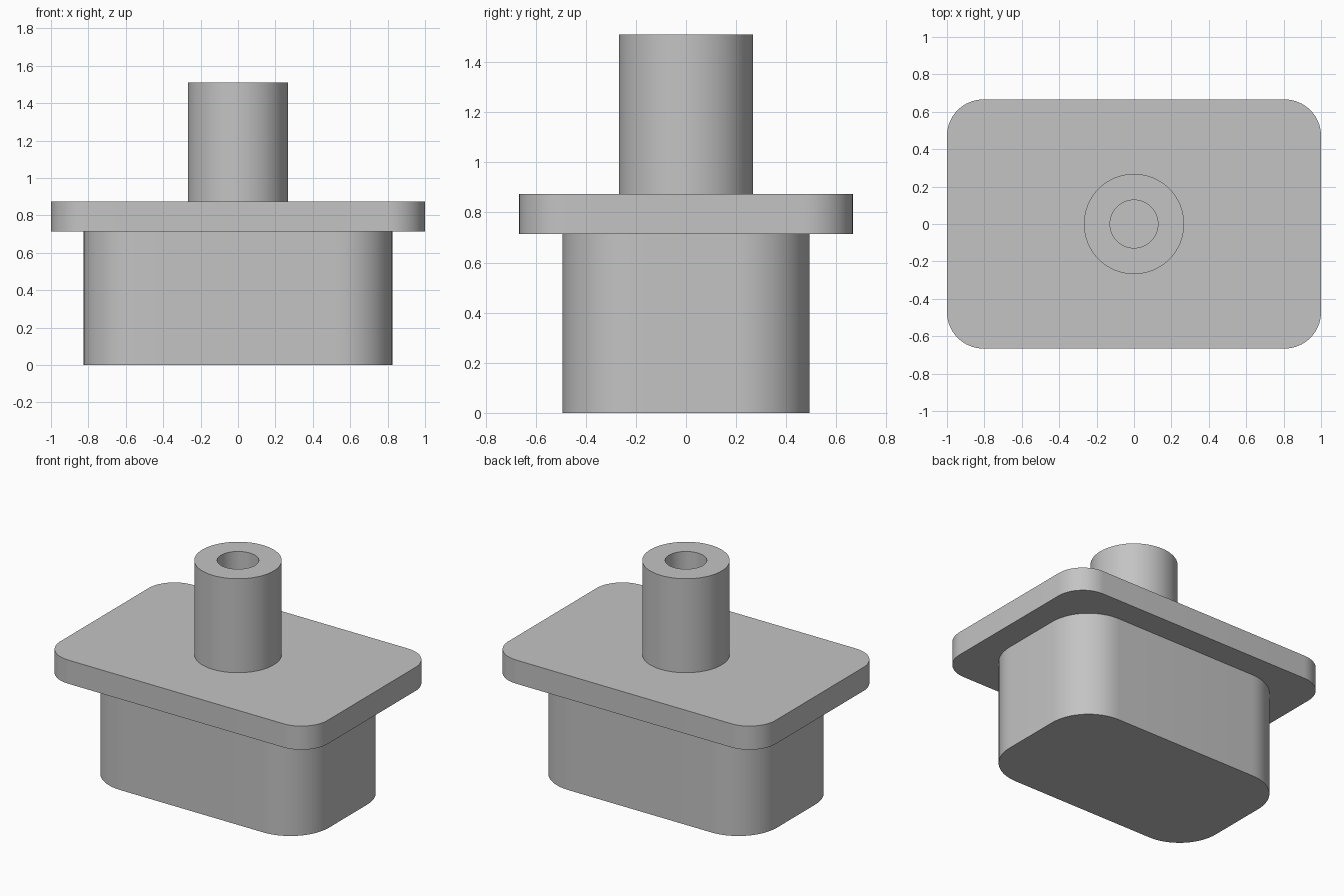
import bpy
import bmesh
from math import sin, cos, pi, radians

cube = bpy.data.objects.get("Cube")
if cube:
    bpy.data.objects.remove(cube, do_unlink=True)

# Single plain grey
grey = bpy.data.materials.new("plain_grey")
grey.use_nodes = True
colour = (0.55, 0.55, 0.55, 1)
grey.diffuse_color = colour
grey.node_tree.nodes["Principled BSDF"].inputs["Base Color"].default_value = colour


def finish(name, bm):
    bmesh.ops.recalc_face_normals(bm, faces=bm.faces)
    mesh = bpy.data.meshes.new(name)
    bm.to_mesh(mesh)
    bm.free()
    mesh.materials.append(grey)
    obj = bpy.data.objects.new(name, mesh)
    bpy.context.collection.objects.link(obj)
    bpy.ops.object.select_all(action="DESELECT")
    obj.select_set(True)
    bpy.context.view_layer.objects.active = obj
    bpy.ops.object.shade_smooth_by_angle(angle=radians(30))
    return obj


def rounded_block(name, half_x, half_y, radius, bottom, top, steps=16):
    """Rounded rectangle outline extruded upwards."""
    bm = bmesh.new()
    outline = []
    corners = [(1, 1), (-1, 1), (-1, -1), (1, -1)]
    for quarter, (sx, sy) in enumerate(corners):
        for i in range(steps + 1):
            a = (quarter + i / steps) * pi / 2
            outline.append(bm.verts.new((sx * (half_x - radius) + radius * cos(a),
                                         sy * (half_y - radius) + radius * sin(a),
                                         bottom)))
    face = bm.faces.new(outline)
    result = bmesh.ops.extrude_face_region(bm, geom=[face], use_keep_orig=True)
    raised = [v for v in result["geom"] if isinstance(v, bmesh.types.BMVert)]
    bmesh.ops.translate(bm, verts=raised, vec=(0, 0, top - bottom))
    return finish(name, bm)


def turned(name, profile, steps=64):
    """Closed solid from rings of (radius, height), capped at both ends."""
    bm = bmesh.new()
    rings = [[bm.verts.new((r * cos(2 * pi * i / steps), r * sin(2 * pi * i / steps), z))
              for i in range(steps)] for r, z in profile]
    for low, high in zip(rings, rings[1:]):
        for i in range(steps):
            j = (i + 1) % steps
            bm.faces.new((low[i], low[j], high[j], high[i]))
    bm.faces.new(rings[0])
    bm.faces.new(rings[-1])
    return finish(name, bm)


# Lower plug, with its top sunk into the flange
rounded_block("plug_body", 0.825, 0.493, 0.29, 0, 0.74)

# Wide flange plate
rounded_block("flange", 1.0, 0.666, 0.195, 0.714, 0.874)

# Round post with a blind bore
turned("bored_post", [(0.268, 0.85), (0.268, 1.51), (0.128, 1.51), (0.128, 0.88)])
